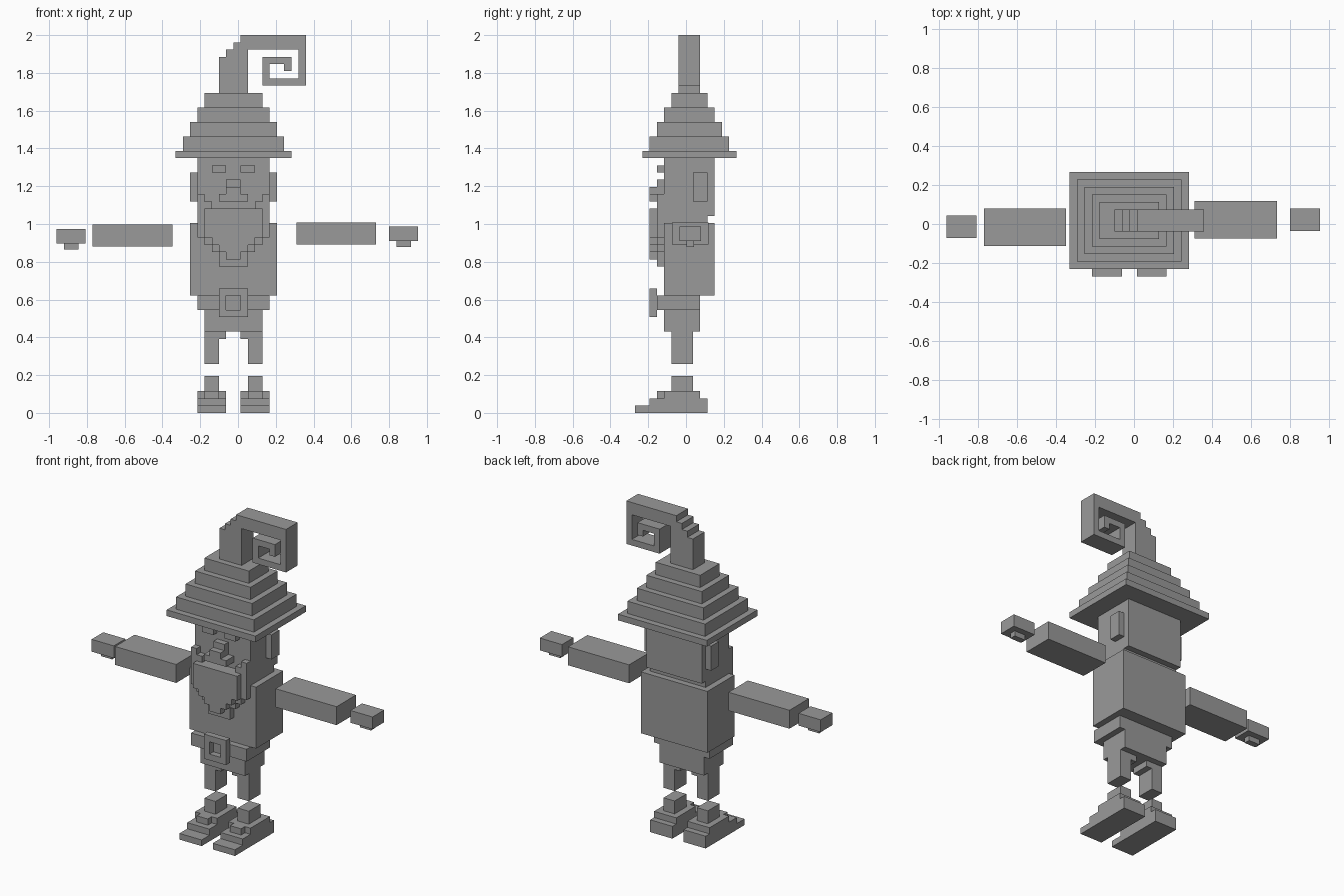
import bpy
import bmesh
from mathutils import Vector

cube = bpy.data.objects.get("Cube")
if cube:
    bpy.data.objects.remove(cube, do_unlink=True)

# One plain grey for the whole figure
grey = bpy.data.materials.new("plain grey")
grey.use_nodes = True
colour = (0.32, 0.32, 0.32, 1)
grey.diffuse_color = colour
grey.node_tree.nodes["Principled BSDF"].inputs["Base Color"].default_value = colour

UNIT = 0.0383                             # edge of one block
TORSO = Vector((-0.024, -0.0395, 0.43))   # block origin at the hips


def blocks(name, *boxes, origin=TORSO):
    """Build one object from boxes given as x, y and z ranges in blocks."""
    bm = bmesh.new()
    for ranges in boxes:
        low, high = zip(*ranges)
        corners = bmesh.ops.create_cube(bm, size=1)["verts"]
        for v in corners:
            v.co = [high[a] if v.co[a] > 0 else low[a] for a in range(3)]
    for v in bm.verts:
        v.co = v.co * UNIT + origin
    mesh = bpy.data.meshes.new(name)
    bm.to_mesh(mesh)
    bm.free()
    mesh.materials.append(grey)
    obj = bpy.data.objects.new(name, mesh)
    bpy.context.collection.objects.link(obj)
    return obj


def wide(half):
    """Range centred on the figure's middle."""
    return (-half, half)


def sided(side, inner, outer):
    """Range mirrored to one side of the middle."""
    return tuple(sorted((side * inner, side * outer)))


# Trunk
trunk_depth = (-2, 5)
hip_depth = (-2, 3)
blocks("hips", (wide(4), hip_depth, (0, 3)))
blocks("belt", (wide(5), (-3, 3), (3, 5)))
blocks("torso", (wide(6), trunk_depth, (5, 15)))
blocks("neck", (wide(5), (-2, 4), (15, 16)))
blocks("head", (wide(5), trunk_depth, (16, 24)))

# Belt buckle as a square frame
buckle_depth = (-4, -3)
blocks("buckle",
       (wide(2), buckle_depth, (2, 3)),
       (wide(2), buckle_depth, (5, 6)),
       ((-2, -1), buckle_depth, (3, 5)),
       ((1, 2), buckle_depth, (3, 5)))

# Stepped beard in two layers
back_layer, front_layer = (-3, -2), (-4, -3)
steps = [(wide(4 - n), front_layer, (13 - n, 14 - n)) for n in range(1, 4)]
blocks("beard_front", (wide(4), front_layer, (13, 17)), *steps)
steps = [(wide(5 - n), back_layer, (13 - n, 14 - n)) for n in range(1, 4)]
blocks("beard_back", (wide(5), back_layer, (13, 17)),
       (wide(2), back_layer, (9, 10)), *steps)

# Nose
blocks("nose",
       (wide(2), (-4, -2), (18, 19)),
       (wide(1), (-4, -2), (19, 20)),
       (wide(1), back_layer, (20, 21)))

# Paired parts
for label, side in (("left", 1), ("right", -1)):
    blocks(label + "_sideburn",
           (sided(side, 3, 5), back_layer, (17, 18)),
           (sided(side, 4, 5), back_layer, (18, 19)))
    blocks(label + "_eyebrow", (sided(side, 1, 3), back_layer, (22, 23)))
    blocks(label + "_ear", (sided(side, 5, 6), (2, 4), (18, 22)))
    blocks(label + "_leg",
           (sided(side, 2, 4), (-1, 2), (-4.5, 0)),
           (sided(side, 1, 2), (-1, 2), (-1, 0)))

    # Stepped shoe with a separate ankle, standing on the ground
    width, ankle = sided(side, 1, 5), sided(side, 2, 4)
    blocks(label + "_shoe",
           (width, (-6, 4), (0, 1)),
           (width, (-4, 4), (1, 2)),
           (width, (-2, 3), (2, 3)),
           (ankle, (-3, -2), (2, 3)),
           (ankle, (-1, 2), (3, 5.1)),
           origin=Vector((TORSO.x, TORSO.y, 0)))

# Floating arms and hands, each placed by its lowest corner
arm_corners = {"left": (0.31, -0.073, 0.892), "right": (-0.769, -0.113, 0.882)}
hand_corners = {"left": (0.80, -0.035, 0.911), "right": (-0.96, -0.072, 0.898)}
for label in ("left", "right"):
    blocks(label + "_arm", ((0, 11), (0, 5), (0, 3)),
           origin=Vector(arm_corners[label]))
    blocks(label + "_hand",
           ((0, 4), (0, 3), (0, 2)),
           ((1, 3), (1, 2), (-0.85, 0)),
           origin=Vector(hand_corners[label]))

# Hat: brim, then tiers shrinking by one block all round
blocks("hat_brim", (wide(8), (-5, 8), (24, 25)))
tiers = [(wide(7 - n), (n - 4, 7 - n), (25 + 2 * n, 27 + 2 * n)) for n in range(4)]
blocks("hat_cone", *tiers)

# Hat tip: stepped stalk leading into a square spiral
tip = (0, 3)
blocks("hat_stalk",
       (wide(2), tip, (33, 38)),
       ((-1, 2), tip, (38, 39)),
       ((0, 2), tip, (39, 40)))
blocks("hat_curl",
       ((1, 10), tip, (39, 41)),
       ((9, 10), tip, (34, 39)),
       ((4, 9), tip, (34, 35)),
       ((4, 5), tip, (35, 38)),
       ((5, 8), tip, (37, 38)),
       ((7, 8), tip, (36, 37)))
